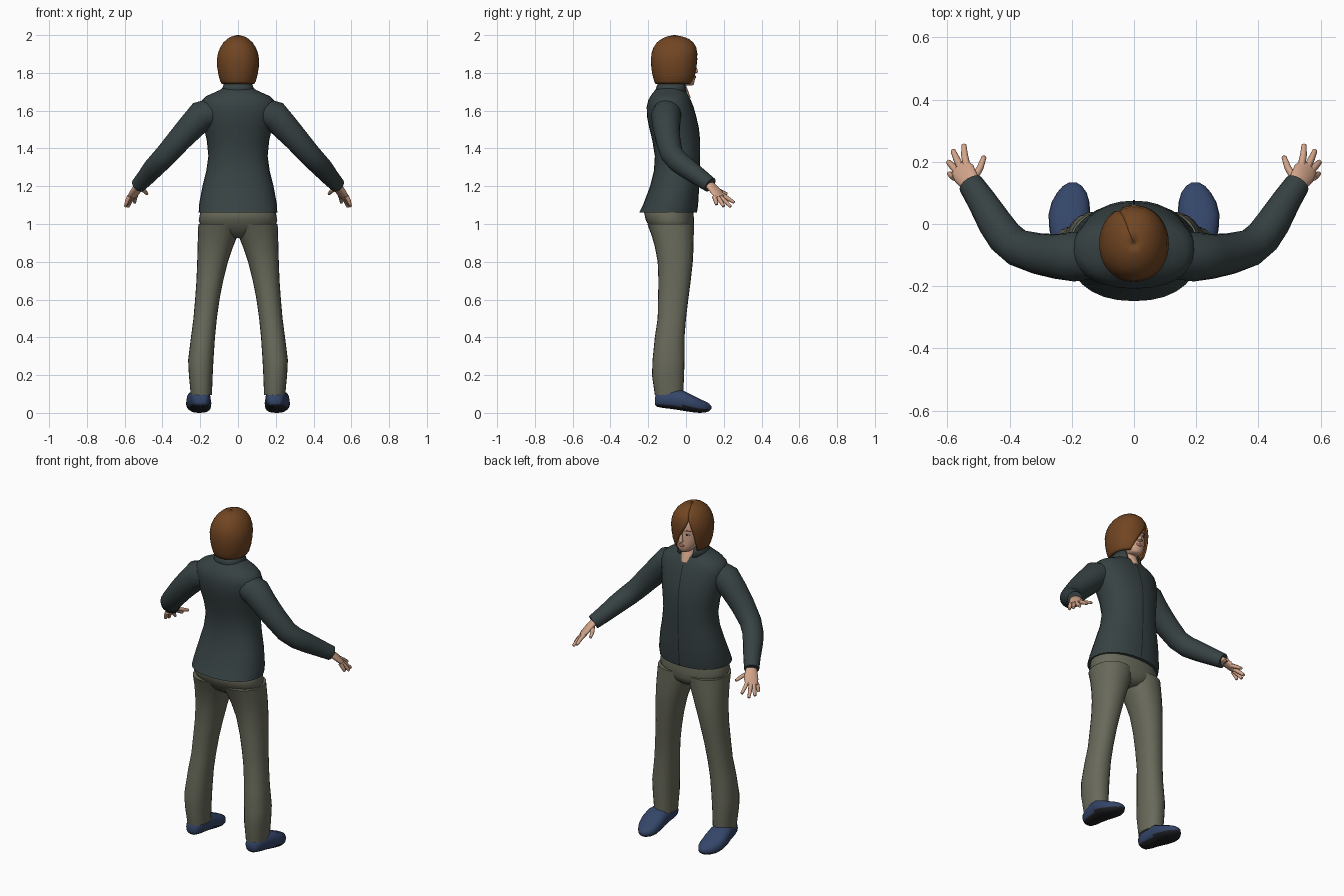
import bpy, bmesh, math
from mathutils import Vector


def material(name, rgb):
    m = bpy.data.materials.new(name)
    m.diffuse_color = (*rgb, 1)
    return m


JACKET = material("dark slate cloth", (0.038, 0.054, 0.056))
PANTS = material("olive grey cloth", (0.140, 0.143, 0.103))
HAIR = material("brown hair", (0.165, 0.060, 0.016))
SKIN = material("skin", (0.66, 0.38, 0.26))
SHOE = material("navy shoe", (0.034, 0.060, 0.140))
DARK = material("near black", (0.016, 0.017, 0.019))
LIPS = material("lips", (0.42, 0.17, 0.13))
WHITE = material("eye white", (0.6, 0.58, 0.55))


def loft(name, rings, mats, closed=True, mirror=False, rule=None, thick=0):
    """Skin a list of point rings; open rings leave a gap."""
    bm = bmesh.new()
    vs = [[bm.verts.new(p) for p in r] for r in rings]
    n = len(rings[0])
    for a, b in zip(vs, vs[1:]):
        for j in range(n if closed else n - 1):
            k = (j + 1) % n
            bm.faces.new((a[j], a[k], b[k], b[j]))
    if closed:
        bm.faces.new(vs[0][::-1])
        bm.faces.new(vs[-1])
        bmesh.ops.recalc_face_normals(bm, faces=bm.faces)
    bm.normal_update()
    if rule:
        for f in bm.faces:
            f.material_index = rule(f)
    me = bpy.data.meshes.new(name)
    bm.to_mesh(me)
    bm.free()
    for m in mats:
        me.materials.append(m)
    ob = bpy.data.objects.new(name, me)
    bpy.context.collection.objects.link(ob)
    bpy.ops.object.select_all(action='DESELECT')
    ob.select_set(True)
    bpy.context.view_layer.objects.active = ob
    bpy.ops.object.shade_smooth_by_angle(angle=math.radians(50))
    if thick:
        s = ob.modifiers.new("thickness", 'SOLIDIFY')
        s.thickness, s.offset = thick, -1
    if mirror:
        ob.modifiers.new("mirror", 'MIRROR')
    return ob


def power(v, e):
    return math.copysign(abs(v) ** (2 / e), v)


def level(z, hw, yb, yf, cx=0, n=28, e=2.2, a0=0, a1=None):
    """Horizontal rounded ring between a back and a front depth."""
    out = []
    for i in range(n):
        a = 2 * math.pi * i / n if a1 is None else math.radians(a0 + (a1 - a0) * i / (n - 1))
        out.append((cx + hw * power(math.cos(a), e),
                    (yb + yf) / 2 + (yf - yb) / 2 * power(math.sin(a), e), z))
    return out


def tube(pts, radii, ref=(0, 0, 1), n=16):
    """Rings square to a path; each radius is (along ref, across)."""
    pts = [Vector(p) for p in pts]
    rings = []
    for i, p in enumerate(pts):
        t = (pts[min(i + 1, len(pts) - 1)] - pts[max(i - 1, 0)]).normalized()
        u = Vector(ref)
        u = (u - t * u.dot(t)).normalized()
        v = t.cross(u)
        ru, rv = radii[i] if isinstance(radii[i], tuple) else (radii[i], radii[i])
        rings.append([p + u * ru * math.cos(2 * math.pi * k / n)
                      + v * rv * math.sin(2 * math.pi * k / n) for k in range(n)])
    return rings


# Jacket body: height, half width, back, front
body = [(1.06, .208, -.248, .058), (1.10, .207, -.228, .064), (1.2, .188, -.19, .07),
        (1.28, .168, -.17, .073), (1.36, .157, -.165, .075), (1.44, .165, -.178, .075),
        (1.51, .18, -.195, .068), (1.57, .192, -.207, .054), (1.62, .198, -.208, .04),
        (1.655, .192, -.2, .026), (1.677, .168, -.188, .015), (1.695, .128, -.175, .005),
        (1.71, .095, -.162, -.005), (1.725, .075, -.14, -.02)]
loft("jacket_body", [level(*s) for s in body], [JACKET])
# Front closing seam
loft("jacket_seam", [[(x, s[3] + .002, s[0]) for x in (.003, -.003)] for s in body[:10]],
     [DARK], closed=False)
# Standing collar, open at the throat
loft("collar", [level(1.70, .093, -.165, .01, a0=115, a1=425),
                level(1.73, .079, -.155, .006, a0=122, a1=418),
                level(1.757, .07, -.142, .0, a0=130, a1=410)],
     [JACKET], closed=False, thick=.008)

# Sleeves with a bent elbow
arm = [(.12, -.1, 1.595), (.195, -.105, 1.572), (.25, -.104, 1.512), (.31, -.095, 1.447),
       (.375, -.076, 1.372), (.415, -.042, 1.33), (.448, .005, 1.295),
       (.49, .075, 1.245), (.525, .128, 1.207)]
loft("sleeves", tube(arm, [.075, .08, .072, .066, .06, .058, .055, .047, .041]),
     [JACKET], mirror=True)

# Hands: palm, four fingers, thumb
across = (.75, -.6, -.2)
loft("palms", tube([(.512, .108, 1.222), (.53, .138, 1.195), (.546, .163, 1.168), (.562, .182, 1.142)],
                   [(.026, .02), (.034, .018), (.04, .016), (.034, .011)], across),
     [SKIN], mirror=True)
fingers = {
    "index_fingers": [(.538, .185, 1.158), (.545, .222, 1.135), (.547, .254, 1.114)],
    "middle_fingers": [(.555, .178, 1.148), (.571, .21, 1.118), (.582, .236, 1.092)],
    "ring_fingers": [(.567, .168, 1.142), (.585, .187, 1.115), (.597, .2, 1.093)],
    "little_fingers": [(.575, .15, 1.147), (.587, .157, 1.122), (.594, .162, 1.102)],
    "thumbs": [(.52, .14, 1.19), (.495, .18, 1.174), (.482, .216, 1.16)]}
for name, (a, b, c) in fingers.items():
    tip = Vector(c) + (Vector(c) - Vector(b)) * .08
    loft(name, tube([a, b, c, tip], [.0125, .011, .008, .003], n=8), [SKIN], mirror=True)

# Trousers: hips, then one mirrored leg
loft("trouser_hips", [level(*s) for s in (
    (.925, .05, -.13, .0), (.95, .13, -.165, .03), (.98, .195, -.19, .04), (1.02, .208, -.213, .042),
    (1.06, .2, -.222, .04), (1.1, .19, -.2, .035))], [PANTS])
legs = [(.095, .138, .25, -.165, -.015), (.2, .134, .26, -.18, -.01), (.28, .13, .264, -.177, -.008),
        (.4, .122, .249, -.165, -.008), (.5, .112, .236, -.15, .0), (.6, .098, .227, -.148, .012),
        (.7, .078, .22, -.146, .025), (.8, .053, .216, -.15, .036), (.88, .026, .214, -.165, .04),
        (.94, .002, .212, -.182, .041), (1.0, -.02, .21, -.205, .042)]
loft("trouser_legs", [level(z, (o - i) / 2, b, f, (i + o) / 2, n=24) for z, i, o, b, f in legs],
     [PANTS], mirror=True)
loft("ankles", [level(z, .042, -.145, -.04, .198, n=16) for z in (.06, .13)], [SKIN], mirror=True)

# Shoes: depth, bottom, top, half width, centre
shoe = [(-.165, .045, .08, .022, .197), (-.155, .033, .108, .038, .197), (-.12, .026, .125, .05, .199),
        (-.07, .02, .127, .056, .203), (-.02, .012, .12, .064, .208), (.03, .004, .096, .067, .208),
        (.07, .0, .075, .061, .204), (.1, .002, .062, .048, .2), (.122, .008, .05, .031, .198),
        (.134, .02, .036, .011, .197)]


def shoe_ring(y, lo, hi, hw, cx, n=20):
    return [(cx + hw * power(math.sin(2 * math.pi * k / n), 2.5), y,
             (lo + hi) / 2 + (hi - lo) / 2 * power(math.cos(2 * math.pi * k / n), 2.5))
            for k in range(n)]


loft("shoes", [shoe_ring(*s) for s in shoe], [SHOE, DARK], mirror=True,
     rule=lambda f: int(f.normal.z < -.45))

# Neck and head
loft("neck", tube([(0, -.004, 1.65), (0, -.03, 1.69), (0, -.055, 1.73), (0, -.06, 1.79)],
                  [.034, .045, .05, .05]), [SKIN])
loft("head", [level(*s) for s in (
    (1.732, .018, .0, .032), (1.74, .036, -.045, .042), (1.765, .058, -.09, .047),
    (1.79, .071, -.12, .047), (1.82, .08, -.14, .046), (1.85, .085, -.15, .044),
    (1.89, .086, -.155, .045), (1.93, .076, -.145, .034), (1.96, .05, -.115, .0))], [SKIN])
loft("nose", [level(*s, n=10) for s in (
    (1.797, .008, .035, .05), (1.803, .014, .035, .064), (1.815, .011, .035, .062),
    (1.845, .007, .03, .05), (1.86, .006, .03, .045))], [SKIN])
loft("lips", [level(*s, n=12) for s in (
    (1.768, .01, .035, .048), (1.774, .02, .03, .052), (1.782, .019, .03, .052),
    (1.786, .008, .035, .049))], [LIPS])

# Eyes and brows as thin shapes on the face
for name, mat, hw, hz, y in (("eye_whites", WHITE, .014, .006, .038),
                             ("irises", DARK, .006, .0062, .0405)):
    loft(name, tube([(.034, y - .01, 1.845), (.034, y, 1.845), (.034, y + .002, 1.845)],
                    [(hz, hw), (hz, hw), (hz * .5, hw * .5)], n=12), [mat], mirror=True)
loft("eyebrows", tube([(.016, .041, 1.864), (.034, .036, 1.869), (.052, .028, 1.864)],
                      [.003, .004, .002], n=6), [HAIR], mirror=True)

# Bobbed hair: a cap with a side-swept gap over the face
profile = [(1.742, .086, -.162, .03), (1.755, .094, -.168, .04), (1.79, .104, -.178, .05),
           (1.83, .110, -.184, .056), (1.87, .112, -.186, .06), (1.905, .106, -.182, .06),
           (1.935, .094, -.172, .054), (1.96, .078, -.155, .04), (1.98, .057, -.13, .015),
           (1.993, .034, -.1, -.02), (2.0, .004, -.066, -.058)]
cap = []
for z, hw, yb, yf in profile:
    gap = min(1, max(0, (1.935 - z) / .19))
    cap.append(level(z, hw, yb, yf, n=41, e=2.1, a0=118 + 25 * gap, a1=478 - 55 * gap))
loft("hair", cap, [HAIR], closed=False, thick=.01)
